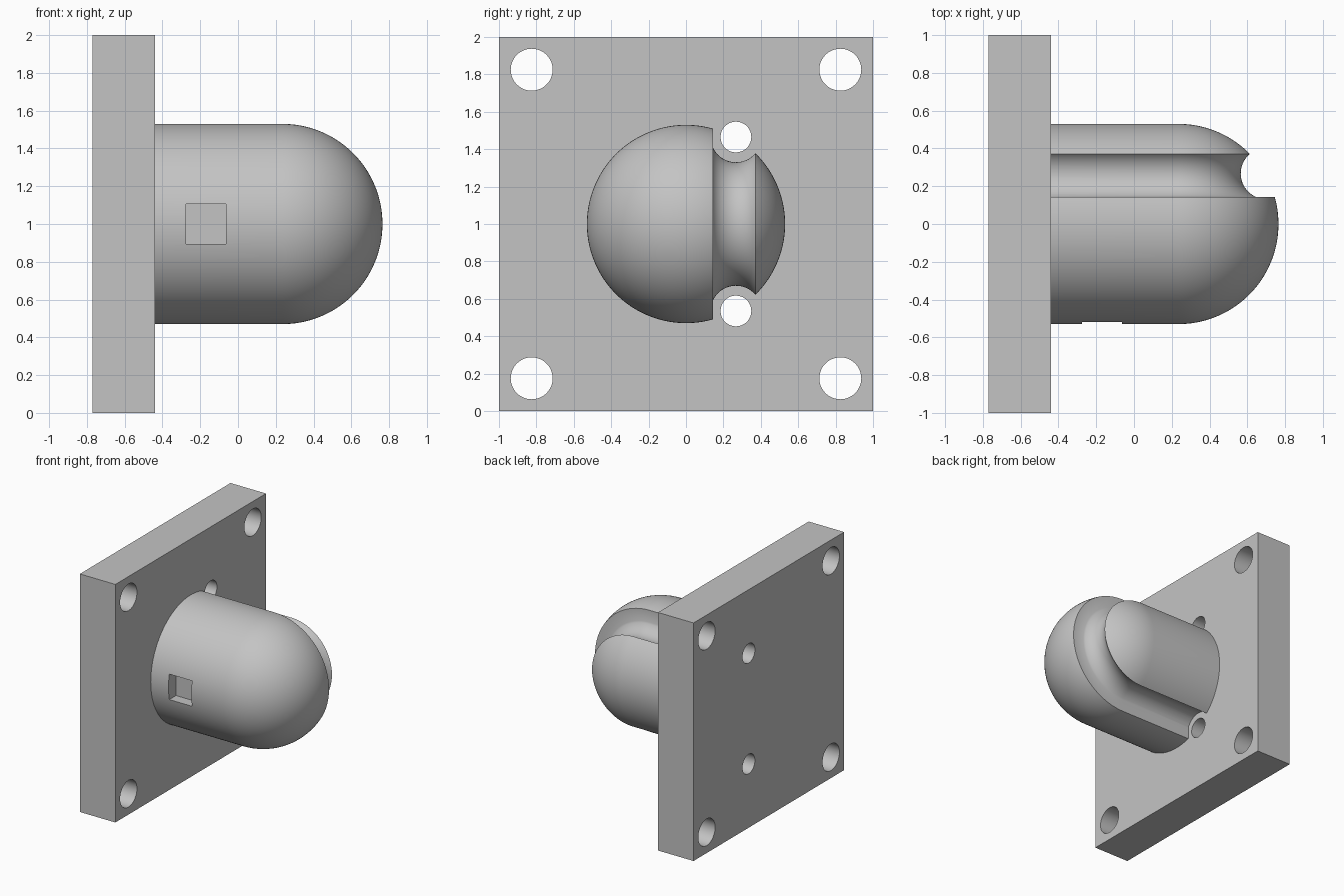
import bpy, bmesh, math

if "Cube" in bpy.data.objects:
    bpy.data.objects.remove(bpy.data.objects["Cube"], do_unlink=True)

PLATE_BACK, PLATE_FRONT = -0.77, -0.44   # mounting plate faces along x
RADIUS, DOME_X, MID_Z = 0.53, 0.235, 1.0  # round body
CORD_Y, CORD_R, GROOVE_R, WALL_Y = 0.267, 0.465, 0.135, 0.144

grey = bpy.data.materials.new("light_grey")
colour = (0.55, 0.55, 0.55, 1)
grey.diffuse_color = colour
grey.use_nodes = True
grey.node_tree.nodes["Principled BSDF"].inputs["Base Color"].default_value = colour


def from_bmesh(name, bm):
    bmesh.ops.recalc_face_normals(bm, faces=bm.faces)
    mesh = bpy.data.meshes.new(name)
    bm.to_mesh(mesh)
    bm.free()
    obj = bpy.data.objects.new(name, mesh)
    bpy.context.collection.objects.link(obj)
    obj.data.materials.append(grey)
    return obj


def box(name, low, high):
    bm = bmesh.new()
    bmesh.ops.create_cube(bm, size=1)
    for v in bm.verts:
        v.co = [(a + b) / 2 + c * (b - a) for a, b, c in zip(low, high, v.co)]
    return from_bmesh(name, bm)


def drill(name, radius, y, z):
    bpy.ops.mesh.primitive_cylinder_add(
        vertices=64, radius=radius, depth=1,
        location=(PLATE_BACK, y, z), rotation=(0, math.pi / 2, 0))
    obj = bpy.context.object
    obj.name = name
    obj.data.materials.append(grey)
    return obj


def activate(obj):
    bpy.ops.object.select_all(action='DESELECT')
    obj.select_set(True)
    bpy.context.view_layer.objects.active = obj


def cut(obj, cutter):
    cutter.hide_render = True
    mod = obj.modifiers.new("cut", 'BOOLEAN')
    mod.operation = 'DIFFERENCE'
    mod.solver = 'EXACT'
    mod.object = cutter
    activate(obj)
    bpy.ops.object.modifier_apply(modifier=mod.name)
    bpy.data.objects.remove(cutter, do_unlink=True)


# Mounting plate with four corner holes and two cord holes
plate = box("mounting_plate", (PLATE_BACK, -1, 0), (PLATE_FRONT, 1, 2))
for up in (-1, 1):
    for side in (-1, 1):
        cut(plate, drill("corner_drill", 0.112, side * 0.825, MID_Z + up * 0.825))
    cut(plate, drill("cord_drill", 0.082, CORD_Y, MID_Z + up * CORD_R))

# Round body: cylinder with a domed end, revolved about x
bm = bmesh.new()
steps = 32
profile = [(PLATE_FRONT - 0.01, 0), (PLATE_FRONT - 0.01, RADIUS)]
for i in range(steps + 1):
    a = math.pi / 2 * (1 - i / steps)
    profile.append((DOME_X + RADIUS * math.cos(a), RADIUS * math.sin(a)))
verts = [bm.verts.new((x, 0, MID_Z + r)) for x, r in profile]
edges = [bm.edges.new(pair) for pair in zip(verts, verts[1:])]
bmesh.ops.spin(bm, geom=verts + edges, cent=(0, 0, MID_Z), axis=(1, 0, 0),
               angle=math.tau, steps=128)
bmesh.ops.remove_doubles(bm, verts=bm.verts, dist=0.0001)
body = from_bmesh("domed_body", bm)

# Cord groove: rounded channel with one straight wall, swept in a U over the dome
start = math.pi + math.acos((CORD_Y - WALL_Y) / GROOVE_R)
start = math.pi + math.asin(math.sin(start - math.pi))
section = [(0.8, WALL_Y)]
for i in range(25):
    a = start + (math.tau - start) * i / 24
    section.append((CORD_R + GROOVE_R * math.sin(a), CORD_Y + GROOVE_R * math.cos(a)))
section.append((0.8, CORD_Y + GROOVE_R))

bm = bmesh.new()
rings = []


def add_ring(angle, straight=False):
    ring = []
    for r, y in section:
        x = -0.5 if straight else DOME_X + r * math.cos(angle)
        ring.append(bm.verts.new((x, y, MID_Z + r * math.sin(angle))))
    rings.append(ring)


add_ring(math.pi / 2, True)
for i in range(65):
    add_ring(math.pi / 2 - math.pi * i / 64)
add_ring(-math.pi / 2, True)
count = len(section)
for a, b in zip(rings, rings[1:]):
    for i in range(count):
        j = (i + 1) % count
        bm.faces.new((a[i], a[j], b[j], b[i]))
bm.faces.new(rings[0])
bm.faces.new(rings[-1])
cut(body, from_bmesh("groove_cutter", bm))

# Square pocket in the front of the body
cut(body, box("pocket_cutter", (-0.275, -0.7, 0.893), (-0.063, -0.43, 1.107)))

for obj in (plate, body):
    activate(obj)
    bpy.ops.object.shade_smooth_by_angle(angle=math.radians(30))
